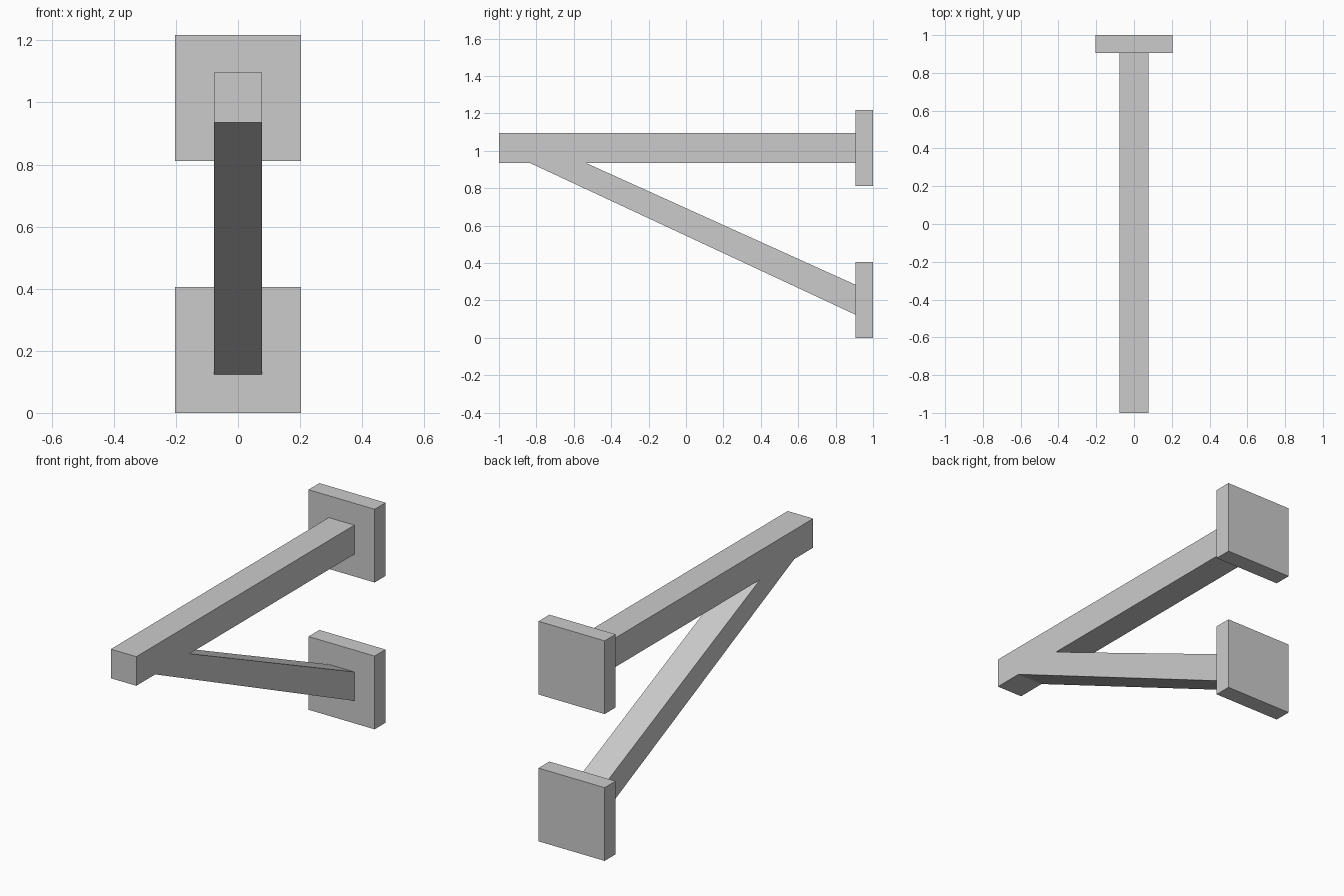
import bpy
import bmesh

cube = bpy.data.objects.get("Cube")
if cube:
    bpy.data.objects.remove(cube, do_unlink=True)

# Single plain grey finish
grey = bpy.data.materials.new("plain_grey")
grey.use_nodes = True
colour = (0.6, 0.6, 0.6, 1)
grey.diffuse_color = colour
grey.node_tree.nodes["Principled BSDF"].inputs["Base Color"].default_value = colour


def extrude_profile(name, profile, half_width):
    """Extrude a (y, z) outline symmetrically along x."""
    bm = bmesh.new()
    face = bm.faces.new([bm.verts.new((-half_width, y, z)) for y, z in profile])
    result = bmesh.ops.extrude_face_region(bm, geom=[face])
    moved = [v for v in result["geom"] if isinstance(v, bmesh.types.BMVert)]
    bmesh.ops.translate(bm, verts=moved, vec=(2 * half_width, 0, 0))
    bmesh.ops.recalc_face_normals(bm, faces=bm.faces)
    mesh = bpy.data.meshes.new(name)
    bm.to_mesh(mesh)
    bm.free()
    mesh.materials.append(grey)
    obj = bpy.data.objects.new(name, mesh)
    bpy.context.collection.objects.link(obj)
    return obj


BACK, PLATE_FRONT = 1.0, 0.905
BEAM_LOW, BEAM_TOP = 0.935, 1.096

# Horizontal beam and diagonal brace, joined as one forked outline
extrude_profile("beam_and_brace", [
    (-1, BEAM_TOP), (-1, BEAM_LOW),
    (-0.835, BEAM_LOW), (PLATE_FRONT, 0.124),
    (PLATE_FRONT, 0.284), (-0.535, BEAM_LOW),
    (PLATE_FRONT, BEAM_LOW), (PLATE_FRONT, BEAM_TOP),
], 0.078)

# Square wall plates
PLATE = 0.405
for name, z in (("lower_wall_plate", 0), ("upper_wall_plate", 0.812)):
    extrude_profile(name, [
        (PLATE_FRONT, z), (BACK, z), (BACK, z + PLATE), (PLATE_FRONT, z + PLATE),
    ], PLATE / 2)
